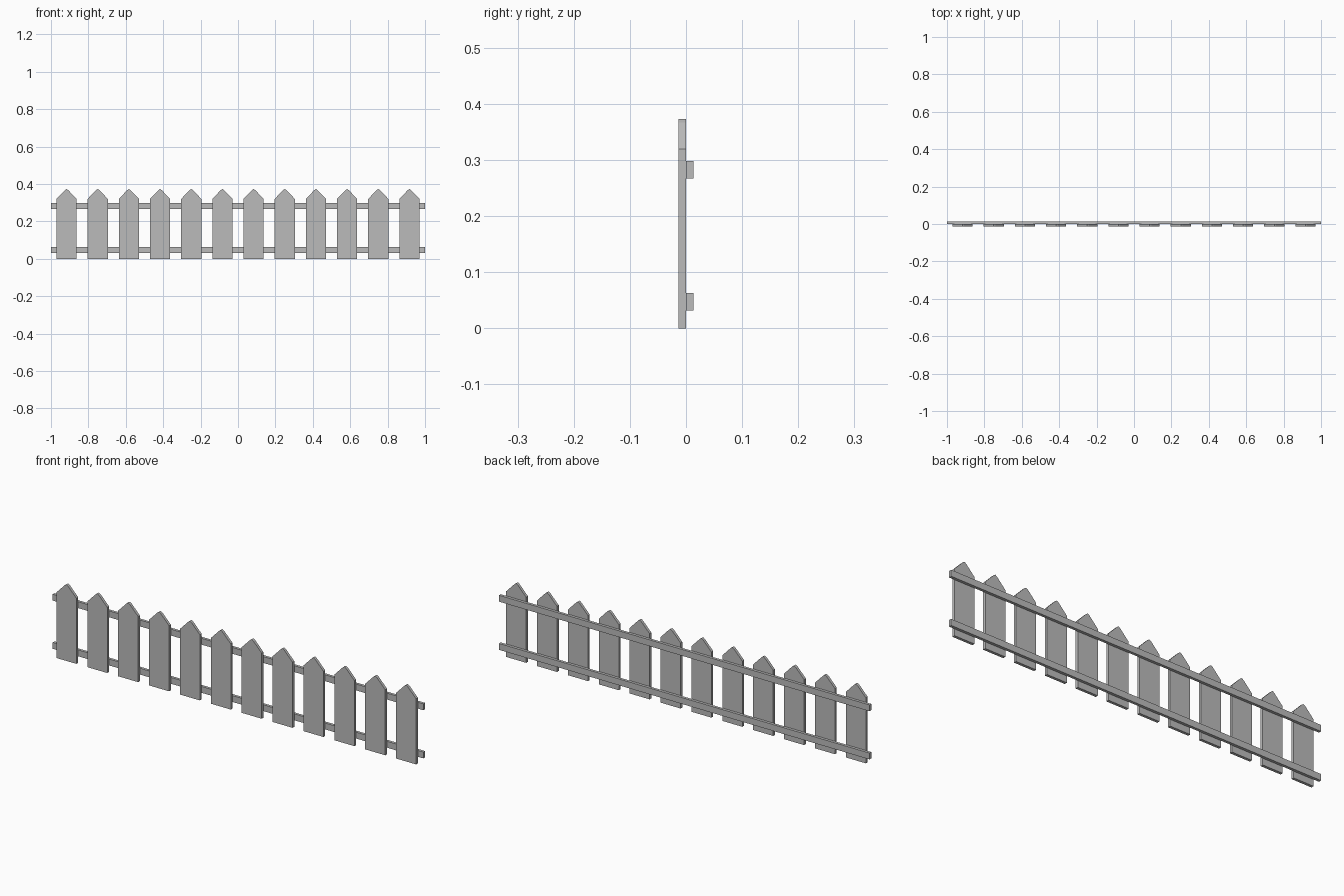
import bpy
import bmesh

cube = bpy.data.objects.get("Cube")
if cube:
    bpy.data.objects.remove(cube, do_unlink=True)

# Single flat colour
grey = bpy.data.materials.new("fence grey")
grey.use_nodes = True
colour = (0.5, 0.5, 0.5, 1)
grey.diffuse_color = colour
grey.node_tree.nodes["Principled BSDF"].inputs["Base Color"].default_value = colour

DEPTH = 0.0135
PICKETS = 12
SPACING = 2 / PICKETS


def board(name, outline, y_front, x=0):
    """Extrude an x-z outline backwards into a flat board."""
    bm = bmesh.new()
    face = bm.faces.new([bm.verts.new((px, y_front, pz)) for px, pz in outline])
    ext = bmesh.ops.extrude_face_region(bm, geom=[face])
    moved = [v for v in ext["geom"] if isinstance(v, bmesh.types.BMVert)]
    bmesh.ops.translate(bm, verts=moved, vec=(0, DEPTH, 0))
    bmesh.ops.recalc_face_normals(bm, faces=bm.faces)
    mesh = bpy.data.meshes.new(name)
    bm.to_mesh(mesh)
    bm.free()
    mesh.materials.append(grey)
    obj = bpy.data.objects.new(name, mesh)
    obj.location.x = x
    bpy.context.collection.objects.link(obj)


# Pointed pickets with slightly blunted tips
right_side = [(0.054, 0), (0.054, 0.32), (0.009, 0.367)]
left_side = [(-px, pz) for px, pz in reversed(right_side)]
picket = right_side + [(0, 0.373)] + left_side
for i in range(PICKETS):
    board(f"picket_{i + 1}", picket, -DEPTH, (i - (PICKETS - 1) / 2) * SPACING)

# Horizontal rails behind the pickets
for name, low, high in (("lower_rail", 0.032, 0.063), ("upper_rail", 0.267, 0.298)):
    board(name, [(-1, low), (1, low), (1, high), (-1, high)], 0)
